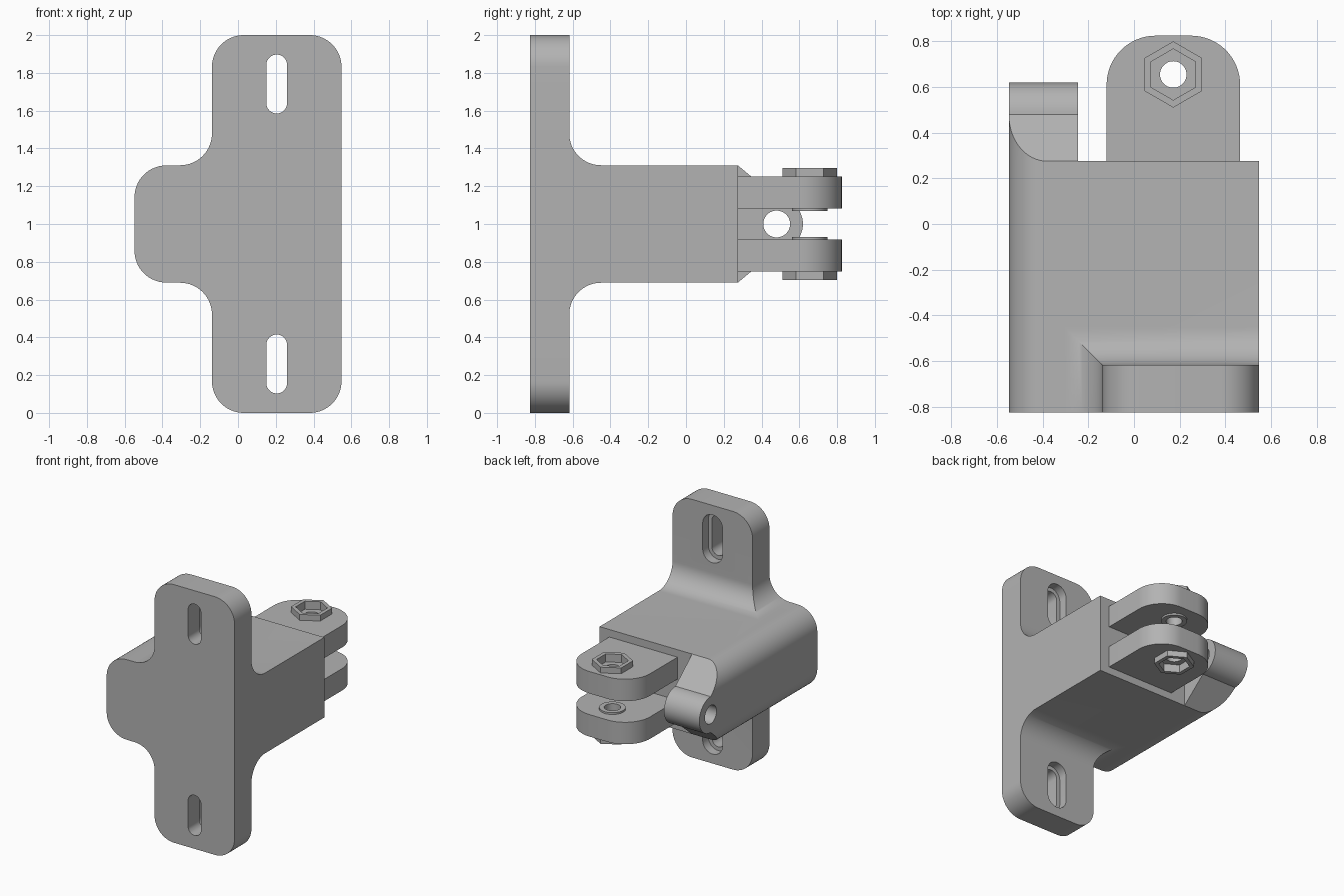
import bpy
import bmesh
from math import sin, cos, pi

old = bpy.data.objects.get("Cube")
if old:
    bpy.data.objects.remove(old, do_unlink=True)

grey = bpy.data.materials.new("plain_grey")
grey.use_nodes = True
tone = (0.45, 0.45, 0.45, 1)
grey.diffuse_color = tone
grey.node_tree.nodes["Principled BSDF"].inputs["Base Color"].default_value = tone

SIDE, BACK, FRONT = 0.548, 0.275, -0.825   # block half width and depth limits
TOP, R = 1.31, 0.168                       # block top, common corner radius
PLATE_X, PLATE_Y = -0.138, -0.618          # plate edge and rear face
STEPS = 16


def finish(name, bm):
    bmesh.ops.recalc_face_normals(bm, faces=bm.faces)
    mesh = bpy.data.meshes.new(name)
    bm.to_mesh(mesh)
    bm.free()
    mesh.materials.append(grey)
    obj = bpy.data.objects.new(name, mesh)
    bpy.context.collection.objects.link(obj)
    return obj


def loft(name, rings):
    """Skin a list of equal-length rings and cap both ends."""
    bm = bmesh.new()
    loops = [[bm.verts.new(p) for p in ring] for ring in rings]
    for a, b in zip(loops, loops[1:]):
        for i in range(len(a)):
            j = (i + 1) % len(a)
            bm.faces.new((a[i], a[j], b[j], b[i]))
    bm.faces.new(loops[0])
    bm.faces.new(loops[-1])
    return finish(name, bm)


def prism(name, outline, axis, lo, hi):
    """Extrude a flat outline along x, y or z."""
    place = {"x": lambda u, v, w: (w, u, v),
             "y": lambda u, v, w: (u, w, v),
             "z": lambda u, v, w: (u, v, w)}[axis]
    return loft(name, [[place(u, v, w) for u, v in outline] for w in (lo, hi)])


def arc(cx, cy, r, start, end, steps=STEPS):
    angles = [(start + (end - start) * i / steps) * pi / 180 for i in range(steps + 1)]
    return [(cx + r * cos(a), cy + r * sin(a)) for a in angles]


def disc(cx, cy, r, sides=48):
    return arc(cx, cy, r, 90, 450, sides)[:-1]


def slot(cx, z0, z1, r):
    return arc(cx, z1 - r, r, 0, 180) + arc(cx, z0 + r, r, 180, 360)


def combine(obj, tool, operation):
    mod = obj.modifiers.new(operation.lower(), "BOOLEAN")
    mod.operation, mod.object, mod.solver = operation, tool, "EXACT"
    bpy.context.view_layer.objects.active = obj
    bpy.ops.object.modifier_apply(modifier=mod.name)
    bpy.data.objects.remove(tool, do_unlink=True)


# Upper half of the body as (z, left x, right x, rear y) levels
quarter = [i * pi / 2 / STEPS for i in range(STEPS + 1)]
levels = []
for a in quarter:      # rounded block edge
    levels.append((TOP - R + R * sin(a), -SIDE + R * (1 - cos(a)), SIDE, BACK))
for a in quarter:      # mitred fillet up to the plate
    d = R * (1 - sin(a))
    levels.append((TOP + 0.001 + R * (1 - cos(a)), PLATE_X - d, SIDE, PLATE_Y + d))
for a in quarter:      # rounded plate corners
    d = R * (1 - cos(a))
    levels.append((2 - R + R * sin(a), PLATE_X + d, SIDE - d, PLATE_Y))

# Block and mounting plate, mirrored about mid height
levels = [(2 - z, *rest) for z, *rest in reversed(levels)] + levels
body = loft("body_and_plate", [
    [(x0, FRONT, z), (x1, FRONT, z), (x1, y, z), (x0, y, z)]
    for z, x0, x1, y in levels])

# Screw slots, wider from behind
for z0 in (0.103, 1.585):
    z1 = z0 + 0.312
    combine(body, prism("slot_cutter", slot(0.205, z0, z1, 0.055), "y", -1, -0.5), "DIFFERENCE")
    combine(body, prism("recess_cutter", slot(0.205, z0 - 0.03, z1 + 0.03, 0.085),
                        "y", PLATE_Y - 0.07, -0.5), "DIFFERENCE")

# Side lug: tapered arm with a barrel end, trimmed to the block's rounded edge
LUG_Y, LUG_R = 0.48, 0.139
side = [(BACK, 2 - TOP)] + arc(LUG_Y, 1, LUG_R, -90, 90, 32) + [(BACK, TOP)]
lug = prism("side_lug", side, "x", -SIDE, -0.245)
section = ([(0, 2 - TOP), (0, TOP)] + arc(-SIDE + R, TOP - R, R, 90, 180)
           + arc(-SIDE + R, 2 - TOP + R, R, 180, 270))
combine(lug, prism("lug_trim", section, "y", 0, 1), "INTERSECT")
combine(lug, prism("lug_hole", disc(LUG_Y, 1, 0.071), "x", -1, 0), "DIFFERENCE")

# Pair of fork arms with hexagonal nut sockets and inner washers
PIN = (0.172, 0.655)
X0, X1, Y1, CORNER = -0.12, 0.465, 0.825, 0.215
arm_outline = ([(X0, BACK), (X1, BACK)]
               + arc(X1 - CORNER, Y1 - CORNER, CORNER, 0, 90)
               + arc(X0 + CORNER, Y1 - CORNER, CORNER, 90, 180))
for name, s in (("upper_fork_arm", 1), ("lower_fork_arm", -1)):
    def layer(part, outline, lo, hi):
        return prism(part, outline, "z", 1 + s * lo, 1 + s * hi)
    arm = layer(name, arm_outline, 0.082, 0.252)
    combine(arm, layer("nut_boss", disc(*PIN, 0.145, 6), 0.2, 0.297), "UNION")
    combine(arm, layer("washer", disc(*PIN, 0.093), 0.068, 0.12), "UNION")
    combine(arm, layer("nut_socket", disc(*PIN, 0.112, 6), 0.235, 0.4), "DIFFERENCE")
    combine(arm, layer("pin_hole", disc(*PIN, 0.058), 0.01, 0.4), "DIFFERENCE")

# Smooth curved areas, keep hard edges
bpy.ops.object.select_all(action="DESELECT")
for obj in bpy.context.collection.objects:
    if obj.type == "MESH":
        obj.select_set(True)
        bpy.context.view_layer.objects.active = obj
bpy.ops.object.shade_smooth_by_angle(angle=pi / 6)
